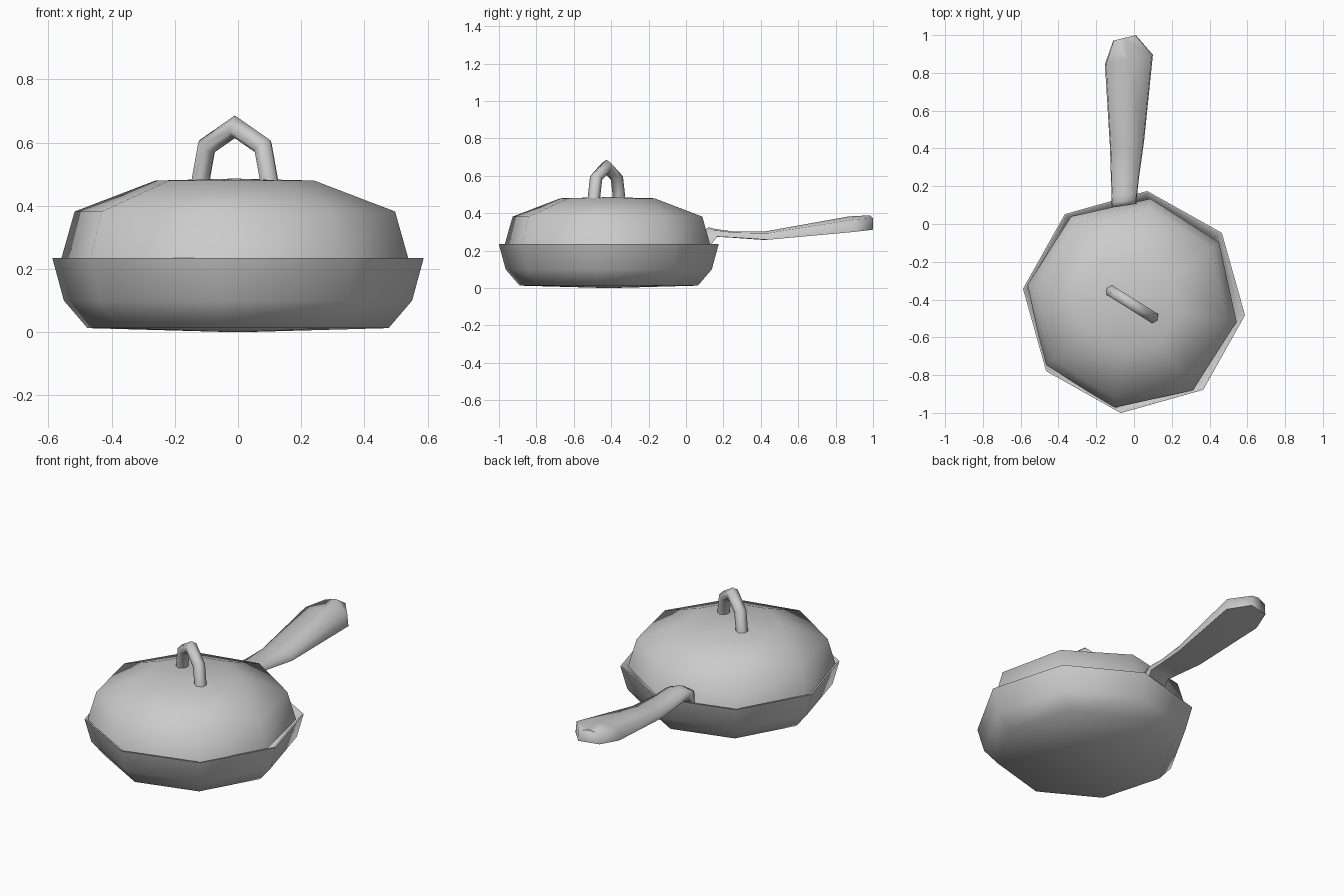
import bpy, bmesh
from math import sin, cos, pi, radians
from mathutils import Vector, Matrix

if "Cube" in bpy.data.objects:
    bpy.data.objects.remove(bpy.data.objects["Cube"], do_unlink=True)

grey = bpy.data.materials.new("plain grey")
grey.use_nodes = True
colour = (0.6, 0.6, 0.6, 1)
grey.diffuse_color = colour
grey.node_tree.nodes["Principled BSDF"].inputs["Base Color"].default_value = colour


def loft(name, rings, location=(0, 0, 0), turn=0, angle=80):
    """Skin a list of equal rings, cap both ends and smooth the result."""
    bm = bmesh.new()
    loops = [[bm.verts.new(p) for p in ring] for ring in rings]
    n = len(loops[0])
    for a, b in zip(loops, loops[1:]):
        for i in range(n):
            j = (i + 1) % n
            bm.faces.new((a[i], a[j], b[j], b[i]))
    bm.faces.new(loops[0])
    bm.faces.new(loops[-1])
    bmesh.ops.recalc_face_normals(bm, faces=bm.faces)
    mesh = bpy.data.meshes.new(name)
    bm.to_mesh(mesh)
    bm.free()
    mesh.materials.append(grey)
    obj = bpy.data.objects.new(name, mesh)
    bpy.context.collection.objects.link(obj)
    obj.location = location
    obj.rotation_euler.z = radians(turn)
    bpy.ops.object.select_all(action="DESELECT")
    obj.select_set(True)
    bpy.context.view_layer.objects.active = obj
    bpy.ops.object.shade_smooth_by_angle(angle=radians(angle))
    return obj


def octagons(profile):
    return [[(r * cos(k * pi / 4), r * sin(k * pi / 4), z) for k in range(8)]
            for r, z in profile]


# Pan: outer wall, rim and hollow inside
loft("pan_body", octagons([
    (0.01, 0), (0.48, 0.013), (0.555, 0.1), (0.592, 0.235),
    (0.582, 0.235), (0.545, 0.11), (0.47, 0.03), (0.01, 0.02)]),
    location=(0, -0.413, 0), turn=-6.8)

# Domed lid, turned a little against the pan
loft("lid", octagons([
    (0.01, 0.215), (0.562, 0.218), (0.515, 0.382), (0.255, 0.48), (0.01, 0.486)]),
    location=(-0.01, -0.42, 0), turn=-10)

# Arched grip on the lid: hexagonal section swept along a peaked path
half = [(-0.132, 0.46), (-0.105, 0.588)]
path = [Vector((u, 0, z)) for u, z in
        half + [(0, 0.65)] + [(-u, z) for u, z in reversed(half)]]
rings = []
for i, p in enumerate(path):
    before = (p - path[i - 1]).normalized() if i else Vector((0, 0, 1))
    after = (path[i + 1] - p).normalized() if i < len(path) - 1 else Vector((0, 0, -1))
    tangent = (before + after).normalized()
    normal = Vector((tangent.z, 0, -tangent.x))
    stretch = 1 / max(tangent.dot(after), 0.5)
    rings.append([p + normal * (0.031 * stretch * cos(k * pi / 3))
                  + Vector((0, 0.034 * sin(k * pi / 3), 0)) for k in range(6)])
loft("lid_grip", rings, location=(-0.01, -0.425, 0), turn=-32)

# Long handle: y, centre x, half width, bottom z, top z, slant of the section
stations = [
    (0.10, -0.052, 0.066, 0.225, 0.31, 0.15),
    (0.125, -0.052, 0.066, 0.23, 0.324, 0.15),
    (0.16, -0.05, 0.068, 0.275, 0.316, 0.15),
    (0.25, -0.047, 0.075, 0.27, 0.303, 0.15),
    (0.42, -0.037, 0.09, 0.258, 0.302, 0.18),
    (0.87, -0.027, 0.127, 0.30, 0.383, 0.2),
    (0.99, -0.05, 0.06, 0.312, 0.389, 0.24),
]
rings = []
for y, cx, w, low, high, slant in stations:
    shoulder = high - 0.2 * (high - low)
    section = [(-w, low), (w, low), (w * 0.95, shoulder), (0, high), (-w * 0.95, shoulder)]
    rings.append([(cx + x, y + slant * (cx + x + 0.03), z) for x, z in section])
loft("handle", rings)
